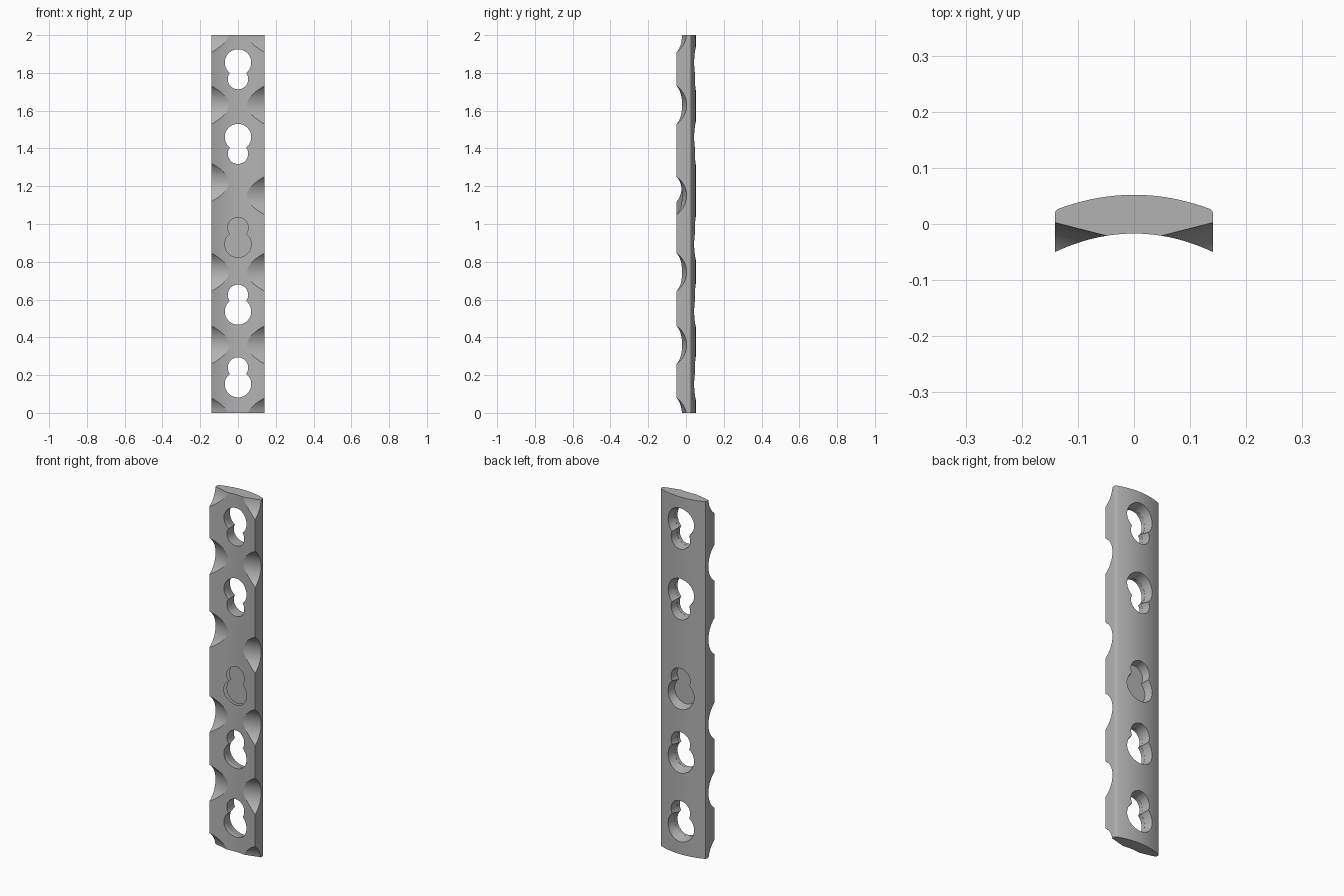
import bpy, bmesh, math
from mathutils import Matrix, Vector

cube = bpy.data.objects.get("Cube")
if cube:
    bpy.data.objects.remove(cube, do_unlink=True)

steel = bpy.data.materials.new("steel grey")
steel.use_nodes = True
colour = (0.45, 0.45, 0.45, 1)
steel.diffuse_color = colour
steel.node_tree.nodes["Principled BSDF"].inputs["Base Color"].default_value = colour

HALF, LENGTH, STEPS = 0.141, 2.0, 24


def make_object(name, bm):
    bmesh.ops.recalc_face_normals(bm, faces=bm.faces)
    mesh = bpy.data.meshes.new(name)
    bm.to_mesh(mesh)
    bm.free()
    obj = bpy.data.objects.new(name, mesh)
    bpy.context.collection.objects.link(obj)
    mesh.materials.append(steel)
    return obj


def arc(half, crown, edge):
    """Shallow arc across the plate, crown at the middle."""
    xs = [half * (2 * i / STEPS - 1) for i in range(STEPS + 1)]
    return [(x, crown + (edge - crown) * (x / half) ** 2) for x in xs]


# Curved plate: hollow front, crowned back with small rounded edges
back = arc(HALF - 0.006, 0.052, 0.027)
profile = arc(HALF, -0.017, -0.05) + [(HALF, 0.019), (HALF - 0.002, 0.024)]
profile += back[::-1] + [(-HALF + 0.002, 0.024), (-HALF, 0.019)]
bm = bmesh.new()
face = bm.faces.new([bm.verts.new((x, y, 0)) for x, y in profile])
extruded = bmesh.ops.extrude_face_region(bm, geom=[face])["geom"]
bmesh.ops.translate(bm, vec=(0, 0, LENGTH),
                    verts=[v for v in extruded if isinstance(v, bmesh.types.BMVert)])
plate = make_object("plate", bm)

cutters = []


def cut(name, start, end, r_start, r_end, sides):
    """Subtract a cone or cylinder running from start to end."""
    start, end = Vector(start), Vector(end)
    axis = end - start
    turn = axis.to_track_quat("Z", "Y").to_matrix().to_4x4()
    bm = bmesh.new()
    bmesh.ops.create_cone(bm, cap_ends=True, segments=sides, radius1=r_start,
                          radius2=r_end, depth=axis.length,
                          matrix=Matrix.Translation((start + end) / 2) @ turn)
    cutter = make_object(name, bm)
    cutter.hide_render = True
    cutters.append(cutter)
    mod = plate.modifiers.new(name, "BOOLEAN")
    mod.operation, mod.solver, mod.object = "DIFFERENCE", "EXACT", cutter


# Keyhole screw holes: a wide and a narrow bore, each widening to the back
for z, toward in ((1.855, -1), (1.46, -1), (0.893, 1), (0.537, 1), (0.152, 1)):
    for name, zc, r, flare in (("wide_bore", z, 0.07, 0.014),
                               ("narrow_bore", z + toward * 0.088, 0.054, 0.006)):
        cut(name, (0, -0.1, zc), (0, 0.1, zc), r, r, 64)
        cut(name + "_flare", (0, 0.0, zc), (0, 0.06, zc), r + 0.0005, r + flare, 64)

# Sloping scallops along both front edges
RADIUS, SLOPE = 0.125, 0.256
levels = {1: (2.01, 1.63, 1.15, 0.745, 0.36, -0.022),
          -1: (2.01, 1.63, 1.22, 0.745, 0.36, -0.022)}
drop = RADIUS * math.sqrt(1 + SLOPE ** 2)
for side, zs in levels.items():
    for z in zs:
        ends = [(side * x, 0.003 - drop + SLOPE * (x - HALF), z) for x in (-0.05, 0.3)]
        cut("scallop", *ends, RADIUS, RADIUS, 80)

# Bake the cuts and remove the cutters
bpy.context.view_layer.update()
baked = bpy.data.meshes.new_from_object(
    plate.evaluated_get(bpy.context.evaluated_depsgraph_get()))
plate.modifiers.clear()
plate.data = baked
plate.data.materials.clear()
plate.data.materials.append(steel)
for cutter in cutters:
    bpy.data.objects.remove(cutter, do_unlink=True)

bpy.ops.object.select_all(action="DESELECT")
plate.select_set(True)
bpy.context.view_layer.objects.active = plate
bpy.ops.object.shade_smooth_by_angle(angle=math.radians(20))
